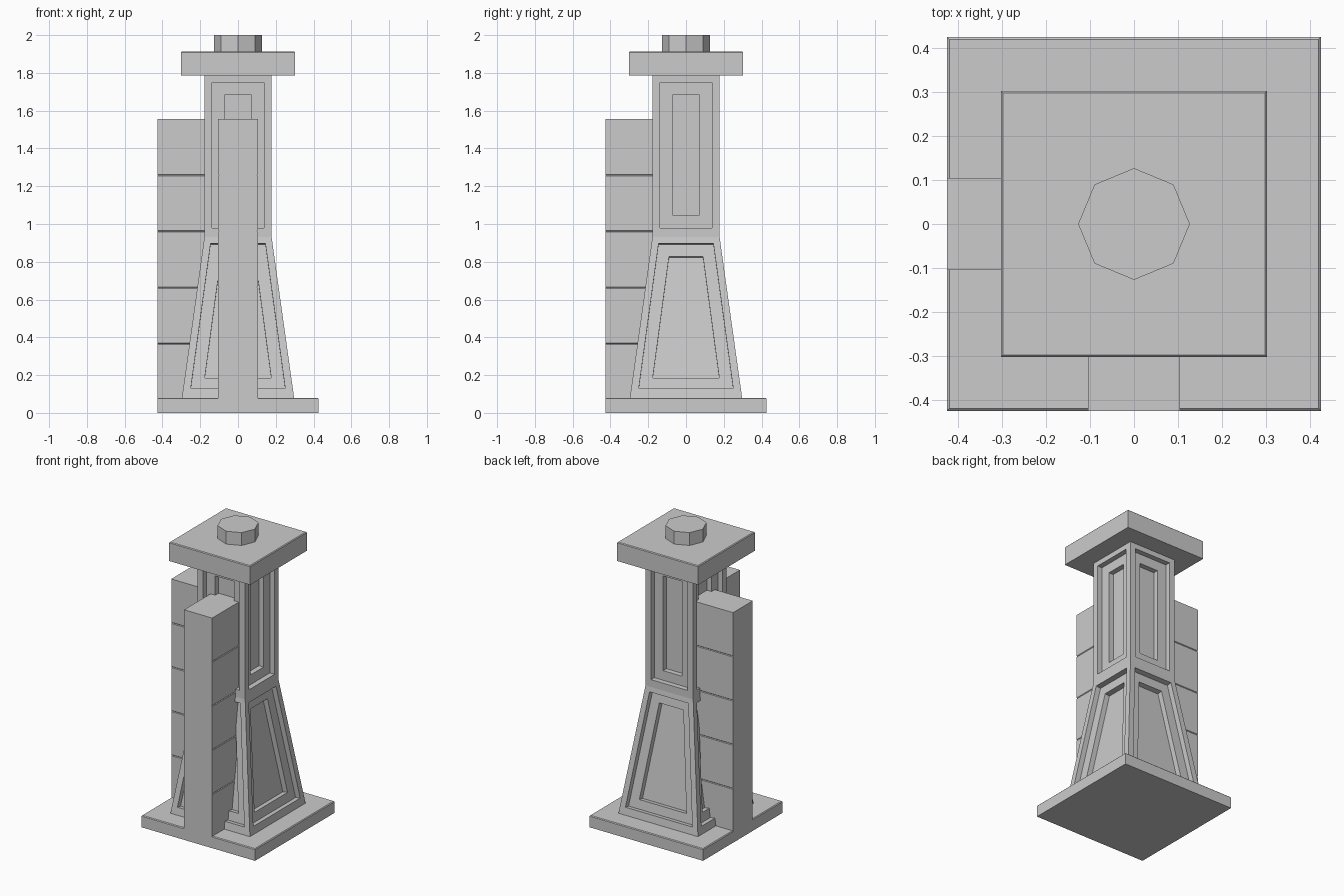
import bpy, bmesh, math
from mathutils import Vector, Matrix

if "Cube" in bpy.data.objects:
    bpy.data.objects.remove(bpy.data.objects["Cube"])


def finish(bm, name):
    bmesh.ops.remove_doubles(bm, verts=bm.verts, dist=1e-5)
    bmesh.ops.recalc_face_normals(bm, faces=bm.faces)
    mesh = bpy.data.meshes.new(name)
    bm.to_mesh(mesh)
    bm.free()
    obj = bpy.data.objects.new(name, mesh)
    bpy.context.collection.objects.link(obj)
    return obj


def plate(name, half, z0, z1):
    """Square plate with a fine chamfer round the top edge."""
    c = 0.005
    bm = bmesh.new()
    rings = [[bm.verts.new((sx * h, sy * h, z))
              for sx, sy in ((-1, -1), (1, -1), (1, 1), (-1, 1))]
             for h, z in ((half, z0), (half, z1 - c), (half - c, z1))]
    for a, b in zip(rings, rings[1:]):
        for i in range(4):
            bm.faces.new((a[i], a[(i + 1) % 4], b[(i + 1) % 4], b[i]))
    bm.faces.new(rings[0][::-1])
    bm.faces.new(rings[-1])
    return finish(bm, name)


def panelled_side(bm, rot, frame, outer, inner, depth):
    """One wall with two nested recesses; each outline is (z0, half0, z1, half1)."""
    z0, h0, z1, h1 = frame
    slope = (h1 - h0) / (z1 - z0)
    inward = Vector((0, 1, slope)).normalized()

    def ring(outline, d):
        za, wa, zb, wb = outline
        pts = ((-wa, za), (wa, za), (wb, zb), (-wb, zb))
        return [bm.verts.new(rot @ (Vector((u, -(h0 + slope * (z - z0)), z)) + inward * d))
                for u, z in pts]

    rings = [ring(frame, 0), ring(outer, 0), ring(outer, depth),
             ring(inner, depth), ring(inner, 2 * depth)]
    for a, b in zip(rings, rings[1:]):
        for i in range(4):
            bm.faces.new((a[i], a[(i + 1) % 4], b[(i + 1) % 4], b[i]))
    bm.faces.new(rings[-1])
    return rings[0]


# tower: flared lower part and straight shaft, panelled on all four sides
bm = bmesh.new()
bottom, top = [], []
for k in range(4):
    rot = Matrix.Rotation(k * math.pi / 2, 3, 'Z')
    low = panelled_side(bm, rot, (0.08, 0.297, 0.93, 0.178),
                        (0.13, 0.25, 0.897, 0.145), (0.19, 0.176, 0.832, 0.09), 0.035)
    high = panelled_side(bm, rot, (0.93, 0.178, 1.785, 0.178),
                         (0.98, 0.137, 1.75, 0.137), (1.045, 0.07, 1.685, 0.07), 0.035)
    bottom.append(low[0])
    top.append(high[3])
bm.faces.new(bottom[::-1])
bm.faces.new(top)
finish(bm, "tower")

# base and cap plates
plate("base_plate", 0.425, 0.0, 0.08)
plate("cap_plate", 0.303, 1.785, 1.913)

# octagonal knob on the cap
bm = bmesh.new()
bmesh.ops.create_cone(bm, cap_ends=True, segments=8, radius1=0.127, radius2=0.127,
                      depth=0.1, matrix=Matrix.Translation((0, 0, 1.95)))
finish(bm, "top_knob")


# buttress slabs with thin joint grooves on their flanks
def buttress(name, angle):
    w, g = 0.105, 0.004
    right = [(w, 0.0)]
    for z in (0.365, 0.663, 0.961, 1.259):
        right += [(w, z - g), (w - g, z), (w, z + g)]
    right.append((w, 1.555))
    outline = right + [(-u, z) for u, z in reversed(right)]
    rot = Matrix.Rotation(angle, 3, 'Z')
    bm = bmesh.new()
    face = bm.faces.new([bm.verts.new(rot @ Vector((u, -0.4255, z))) for u, z in outline])
    ext = bmesh.ops.extrude_face_region(bm, geom=[face], use_keep_orig=True)
    verts = [e for e in ext["geom"] if isinstance(e, bmesh.types.BMVert)]
    bmesh.ops.translate(bm, verts=verts, vec=rot @ Vector((0, 0.3255, 0)))
    return finish(bm, name)


buttress("front_buttress", 0.0)
buttress("left_buttress", -math.pi / 2)
